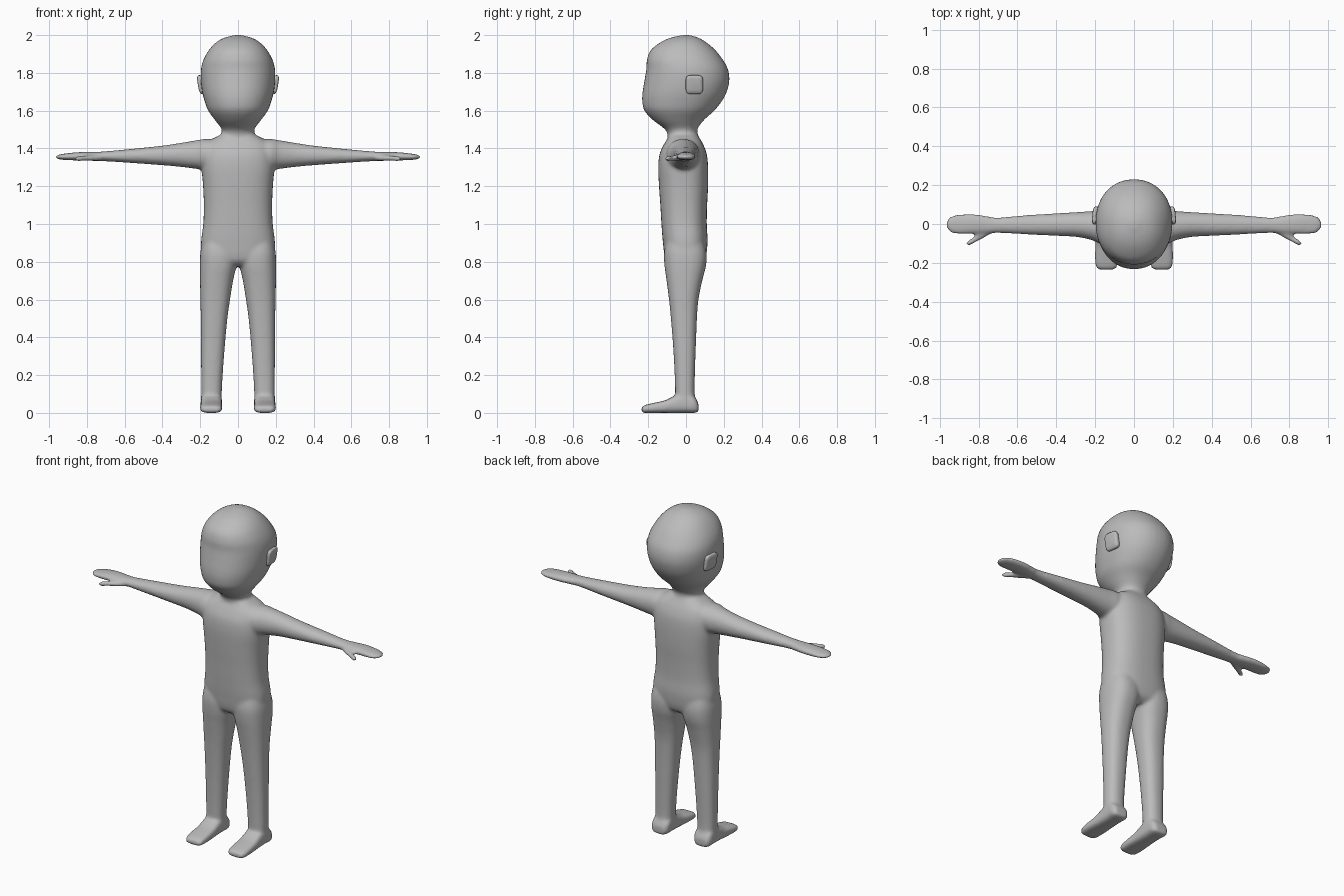
import bpy, bmesh, math
from mathutils import Vector

skin = bpy.data.materials.new("plain grey")
skin.diffuse_color = (0.5, 0.5, 0.5, 1)


def spline(rows, steps):
    """Smoothly interpolate rows of numbers (Catmull-Rom)."""
    out = []
    for i in range(len(rows) - 1):
        p0, p1, p2 = rows[max(i - 1, 0)], rows[i], rows[i + 1]
        p3 = rows[min(i + 2, len(rows) - 1)]
        for s in range(steps):
            t = s / steps
            out.append([b + 0.5 * t * (c - a + t * (2 * a - 5 * b + 4 * c - d
                        + t * (3 * (b - c) + d - a)))
                        for a, b, c, d in zip(p0, p1, p2, p3)])
    return out + [list(rows[-1])]


def loft(bm, rows, place, power=2.2, sides=40, steps=5):
    """Rows: position, then low/high limits in two directions across it."""
    rings = []
    for p, a0, a1, b0, b1 in spline(rows, steps):
        ring = []
        for k in range(sides):
            t = 2 * math.pi * k / sides
            c, s = math.cos(t), math.sin(t)
            u = math.copysign(abs(c) ** (2 / power), c)
            v = math.copysign(abs(s) ** (2 / power), s)
            ring.append(bm.verts.new(place(p, (a0 + a1 + u * (a1 - a0)) / 2,
                                           (b0 + b1 + v * (b1 - b0)) / 2)))
        rings.append(ring)
    faces = [bm.faces.new(rings[0]), bm.faces.new(rings[-1])]
    for lo, hi in zip(rings, rings[1:]):
        for k in range(sides):
            j = (k + 1) % sides
            faces.append(bm.faces.new((lo[k], lo[j], hi[j], hi[k])))
    bmesh.ops.recalc_face_normals(bm, faces=faces)


def make_object(name, bm):
    mesh = bpy.data.meshes.new(name)
    bm.to_mesh(mesh)
    bm.free()
    mesh.materials.append(skin)
    for poly in mesh.polygons:
        poly.use_smooth = True
    obj = bpy.data.objects.new(name, mesh)
    bpy.context.collection.objects.link(obj)
    return obj


body = bmesh.new()

# head and neck, from the neck root up
head = [(1.40, -.10, .10, -.08, .06), (1.46, -.092, .092, -.095, .065),
        (1.50, -.086, .086, -.11, .06), (1.55, -.122, .122, -.175, .095),
        (1.60, -.158, .158, -.220, .150), (1.65, -.177, .177, -.232, .190),
        (1.70, -.190, .190, -.230, .216), (1.76, -.197, .197, -.220, .230),
        (1.82, -.196, .196, -.210, .222), (1.87, -.183, .183, -.207, .195),
        (1.92, -.155, .155, -.187, .156), (1.96, -.118, .118, -.138, .110),
        (1.985, -.075, .075, -.085, .068), (2.0, -.02, .02, -.02, .02)]
loft(body, head, lambda z, x, y: (x, y, z), 2.15)

# torso, from the crotch up to the sloping shoulders
torso = [(.775, -.12, .12, -.07, .06), (.81, -.185, .185, -.108, .10),
         (.90, -.196, .196, -.122, .114), (1.0, -.184, .184, -.130, .110),
         (1.1, -.181, .181, -.136, .112), (1.2, -.185, .185, -.143, .117),
         (1.30, -.193, .193, -.147, .117), (1.37, -.190, .190, -.140, .110),
         (1.42, -.175, .175, -.118, .092), (1.45, -.135, .135, -.10, .075),
         (1.475, -.088, .088, -.09, .06)]
loft(body, torso, lambda z, x, y: (x, y, z), 2.5)

leg = [(.03, .088, .194, -.055, .055), (.10, .086, .195, -.057, .046),
       (.20, .081, .195, -.060, .047), (.35, .070, .196, -.068, .052),
       (.50, .056, .197, -.080, .058), (.60, .042, .199, -.090, .066),
       (.70, .026, .201, -.103, .086), (.78, .008, .202, -.114, .106),
       (.85, .004, .199, -.116, .108), (.92, .02, .185, -.10, .09)]
foot = [(-.235, .105, .178, .003, .028), (-.222, .088, .196, 0, .040),
        (-.17, .083, .201, 0, .053), (-.11, .084, .199, 0, .067),
        (-.06, .085, .197, 0, .090), (0, .085, .197, 0, .110),
        (.045, .087, .197, 0, .085), (.066, .105, .18, .005, .05)]
# arm and hand, from inside the shoulder out to the fingertips
arm = [(.08, -.10, .07, 1.30, 1.445), (.17, -.102, .072, 1.287, 1.450),
       (.22, -.082, .066, 1.292, 1.443), (.30, -.066, .061, 1.302, 1.430),
       (.40, -.061, .055, 1.311, 1.415), (.55, -.054, .046, 1.322, 1.399),
       (.70, -.046, .034, 1.332, 1.385), (.76, -.050, .042, 1.334, 1.382),
       (.83, -.052, .052, 1.336, 1.381), (.90, -.053, .050, 1.338, 1.375),
       (.945, -.044, .038, 1.342, 1.368), (.965, -.02, .016, 1.349, 1.361)]
# thumb, measured along its own slanted axis
thumb = [(0, -.022, .022, -.015, .015), (.05, -.020, .020, -.016, .016),
         (.10, -.015, .015, -.015, .015), (.14, -.013, .013, -.014, .014),
         (.158, -.007, .007, -.008, .008)]
thumb_root = Vector((.73, -.022, 1.350))
thumb_dir = Vector((.84, -.54, -.03)).normalized()
thumb_side = Vector((.54, .84, 0))

for side in (-1, 1):
    def thumb_place(p, a, b):
        v = thumb_root + thumb_dir * p + thumb_side * a
        return (side * v.x, v.y, v.z + b)
    loft(body, leg, lambda z, x, y: (side * x, y, z), 2.4)
    loft(body, foot, lambda y, x, z: (side * x, y, z), 3.2)
    loft(body, arm, lambda x, y, z: (side * x, y, z), 2.1)
    loft(body, thumb, thumb_place, 2)

# fuse the parts into one skin and soften the joins
figure = make_object("body", body)
fuse = figure.modifiers.new("fuse", 'REMESH')
fuse.mode = 'VOXEL'
fuse.voxel_size = 0.009
fuse.use_smooth_shade = True
soften = figure.modifiers.new("soften", 'SMOOTH')
soften.factor = 0.5
soften.iterations = 8

# ears: thin rounded plates leaning out at the top
for side, name in ((-1, "right_ear"), (1, "left_ear")):
    bm = bmesh.new()
    ear = [(0, 0, .085, 1.692, 1.782), (.028, -.002, .090, 1.688, 1.788),
           (.036, .004, .086, 1.694, 1.782), (.040, .016, .075, 1.706, 1.770)]
    loft(bm, ear, lambda p, y, z: (side * (.169 + p + (z - 1.735) * .16
                                  - (y - .045) * .10), y, z), 4.5, steps=3)
    make_object(name, bm)
